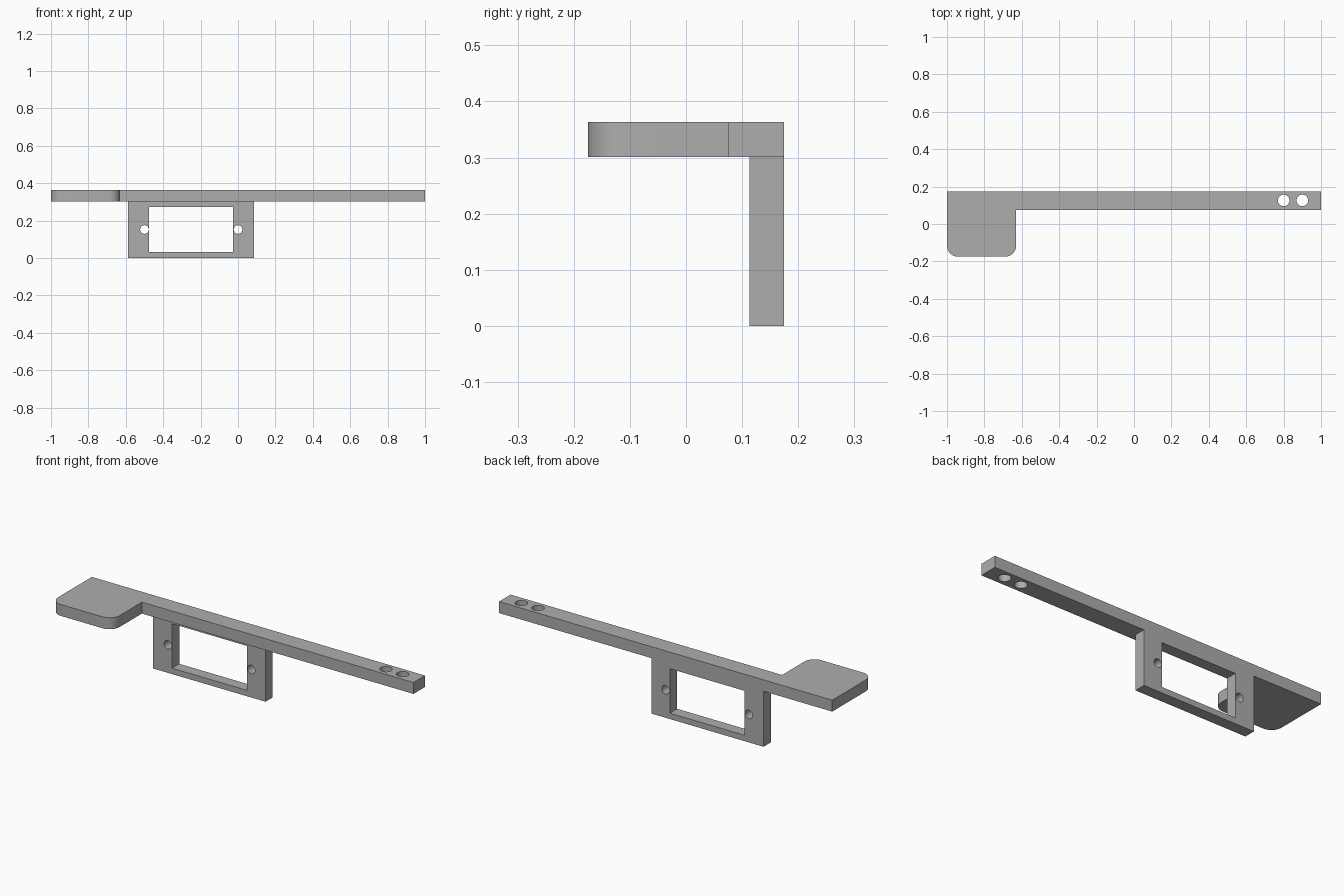
import bpy, bmesh, math
from mathutils import Vector, Matrix

if "Cube" in bpy.data.objects:
    bpy.data.objects.remove(bpy.data.objects["Cube"], do_unlink=True)

grey = bpy.data.materials.new("plain grey")
grey.use_nodes = True
colour = (0.42, 0.42, 0.42, 1)
grey.diffuse_color = colour
grey.node_tree.nodes["Principled BSDF"].inputs["Base Color"].default_value = colour


def finish(name, bm):
    bmesh.ops.recalc_face_normals(bm, faces=bm.faces)
    mesh = bpy.data.meshes.new(name)
    bm.to_mesh(mesh)
    bm.free()
    mesh.materials.append(grey)
    obj = bpy.data.objects.new(name, mesh)
    bpy.context.collection.objects.link(obj)
    return obj


def box(name, low, high):
    low, high = Vector(low), Vector(high)
    bm = bmesh.new()
    size = Matrix.Diagonal((high - low).to_4d())
    bmesh.ops.create_cube(bm, size=1, matrix=Matrix.Translation((low + high) / 2) @ size)
    return finish(name, bm)


def pin(name, centre, radius, axis):
    bm = bmesh.new()
    turn = Matrix.Rotation(math.pi / 2, 4, "X") if axis == "Y" else Matrix()
    bmesh.ops.create_cone(bm, cap_ends=True, segments=40, radius1=radius, radius2=radius,
                          depth=0.3, matrix=Matrix.Translation(centre) @ turn)
    return finish(name, bm)


def combine(target, tool, operation):
    mod = target.modifiers.new(operation.lower(), "BOOLEAN")
    mod.operation, mod.solver, mod.object = operation, "EXACT", tool
    bpy.context.view_layer.objects.active = target
    bpy.ops.object.modifier_apply(modifier=mod.name)
    bpy.data.objects.remove(tool, do_unlink=True)


BACK, UNDER, TOP = 0.175, 0.301, 0.363

# Long arm with the paddle at its right end: an L outline, extruded
outline = [(-1, BACK), (-1, -BACK), (-0.63, -BACK), (-0.63, 0.076), (1, 0.076), (1, BACK)]
bm = bmesh.new()
face = bm.faces.new([bm.verts.new((x, y, UNDER)) for x, y in outline])
grown = bmesh.ops.extrude_face_region(bm, geom=[face])["geom"]
bmesh.ops.translate(bm, vec=(0, 0, TOP - UNDER),
                    verts=[v for v in grown if isinstance(v, bmesh.types.BMVert)])

# Rounded front corners of the paddle
corners = [e for e in bm.edges if all(v.co.y < -0.1 for v in e.verts)
           and abs(e.verts[0].co.z - e.verts[1].co.z) > 0.01]
bmesh.ops.bevel(bm, geom=corners, offset=0.06, segments=10, profile=0.5, affect="EDGES")
bracket = finish("bracket", bm)

# Hanging mounting frame with its rectangular window
frame = box("mounting_frame", (-0.588, 0.113, 0), (0.086, BACK, 0.335))
window = box("window_cutter", (-0.475, 0, 0.032), (-0.026, 0.3, 0.273))
combine(frame, window, "DIFFERENCE")

# Screw holes either side of the window
for x in (-0.5, 0):
    combine(frame, pin("screw_cutter", (x, 0.144, 0.152), 0.023, "Y"), "DIFFERENCE")
combine(bracket, frame, "UNION")

# Two holes through the left end of the arm
for x in (0.8, 0.9):
    combine(bracket, pin("arm_hole_cutter", (x, 0.126, 0.33), 0.031, "Z"), "DIFFERENCE")

bpy.ops.object.select_all(action="DESELECT")
bracket.select_set(True)
bpy.context.view_layer.objects.active = bracket
bpy.ops.object.shade_smooth_by_angle(angle=math.radians(30))
